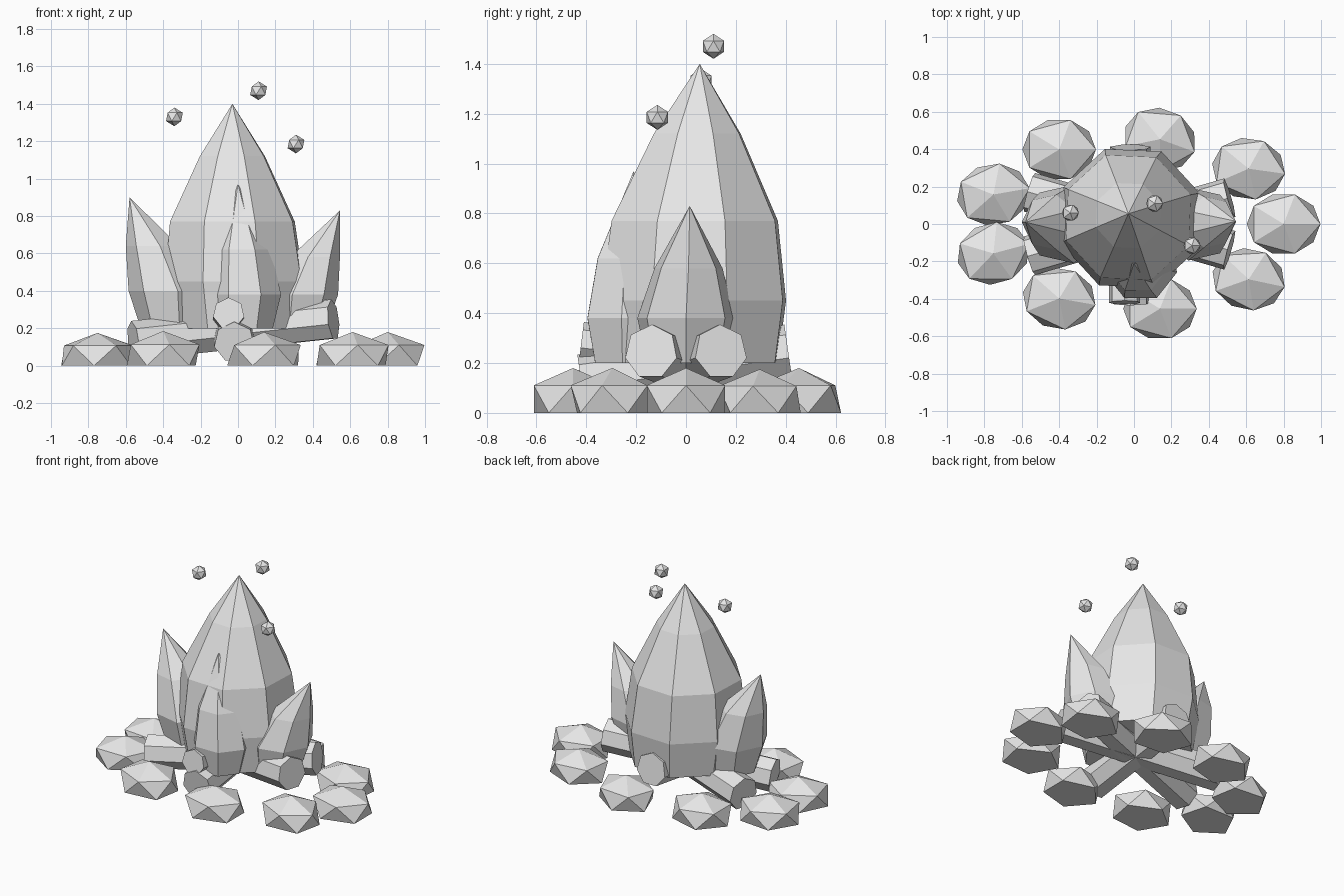
import bpy, bmesh, math
from mathutils import Vector, Matrix

cube = bpy.data.objects.get("Cube")
if cube:
    bpy.data.objects.remove(cube, do_unlink=True)

GREY = (0.8, 0.8, 0.8, 1)
mat = bpy.data.materials.new("plain_grey")
mat.use_nodes = True
mat.diffuse_color = GREY
bsdf = next(n for n in mat.node_tree.nodes if n.type == "BSDF_PRINCIPLED")
bsdf.inputs["Base Color"].default_value = GREY


def finish(name, bm):
    bmesh.ops.recalc_face_normals(bm, faces=bm.faces)
    mesh = bpy.data.meshes.new(name)
    bm.to_mesh(mesh)
    bm.free()
    mesh.materials.append(mat)
    obj = bpy.data.objects.new(name, mesh)
    bpy.context.collection.objects.link(obj)
    return obj


def flame(name, rings, tip, sides, turn):
    """Loft rings of (x, y, z, radius) upward to a pointed tip."""
    bm = bmesh.new()
    loops = []
    for x, y, z, r in rings:
        angles = [math.radians(turn) + math.tau * i / sides for i in range(sides)]
        loops.append([bm.verts.new((x + r * math.cos(a), y + r * math.sin(a), z)) for a in angles])
    top = bm.verts.new(tip)
    bm.faces.new(loops[0])
    for i in range(sides):
        j = (i + 1) % sides
        for low, high in zip(loops, loops[1:]):
            bm.faces.new((low[i], low[j], high[j], high[i]))
        bm.faces.new((loops[-1][i], loops[-1][j], top))
    return finish(name, bm)


def log(name, start, end, radius=0.11):
    """Seven-sided log between two points."""
    a, b = Vector(start), Vector(end)
    place = Matrix.Translation((a + b) / 2) @ (b - a).to_track_quat("Z", "Y").to_matrix().to_4x4()
    bm = bmesh.new()
    bmesh.ops.create_cone(bm, cap_ends=True, segments=7, radius1=radius, radius2=radius,
                          depth=(b - a).length, matrix=place)
    return finish(name, bm)


def stone(name, x, y, turn, height):
    """Squashed icosahedron with a flat base."""
    bm = bmesh.new()
    bmesh.ops.create_icosphere(bm, subdivisions=1, radius=1)
    spin = Matrix.Rotation(math.radians(turn), 3, "Z")
    for v in bm.verts:
        p = spin @ Vector((v.co.x * 0.22, v.co.y * 0.185, 0))
        z = max(0, height * (0.3 + 0.7 * v.co.z))
        v.co = (x + p.x, y + p.y, 0 if z < 0.01 else z)
    bmesh.ops.dissolve_limit(bm, angle_limit=0.01, verts=bm.verts, edges=bm.edges)
    return finish(name, bm)


# Flames
flame("main_flame", [(-0.01, 0.03, 0.2, 0.36), (-0.02, 0.03, 0.45, 0.395),
                     (-0.03, 0.035, 0.77, 0.355), (-0.03, 0.045, 1.12, 0.185)],
      (-0.03, 0.055, 1.4), 8, 20)
flame("front_flame", [(0.03, -0.22, 0.2, 0.16), (0.035, -0.215, 0.38, 0.2),
                      (0.02, -0.21, 0.62, 0.16)], (0, -0.21, 0.97), 7, -90 + 26)
flame("left_flame", [(0.31, 0, 0.2, 0.16), (0.335, 0, 0.38, 0.2),
                     (0.405, 0.01, 0.58, 0.14)], (0.545, 0.015, 0.83), 7, 0)
flame("right_flame", [(-0.35, 0, 0.2, 0.17), (-0.37, 0, 0.4, 0.215),
                      (-0.45, 0.01, 0.64, 0.15)], (-0.58, 0.01, 0.9), 7, 180)

# Crossed logs
for label, s in (("front", -1), ("back", 1)):
    log(label + "_crossed_log", (-0.56, -0.17 * s, 0.13), (0.51, 0.14 * s, 0.245))
log("lengthwise_log", (-0.02, -0.42, 0.125), (-0.02, 0.41, 0.245))
log("short_log", (-0.05, -0.42, 0.28), (-0.05, -0.1, 0.24), 0.085)

# Ring of stones
turns = (0, -8, -20, 0, 10, 15, -10, 0, -12)
heights = (0.18, 0.175, 0.18, 0.18, 0.175, 0.175, 0.185, 0.18, 0.18)
for i, (turn, height) in enumerate(zip(turns, heights)):
    a = math.tau * i / len(turns)
    stone(f"stone_{i + 1}", 0.8 * math.cos(a), 0.46 * math.sin(a), turn, height)

# Floating embers
for i, centre in enumerate([(-0.34, 0.06, 1.33), (0.11, 0.11, 1.47), (0.31, -0.115, 1.185)]):
    bm = bmesh.new()
    bmesh.ops.create_icosphere(bm, subdivisions=1, radius=0.05, matrix=Matrix.Translation(centre))
    finish(f"ember_{i + 1}", bm)
